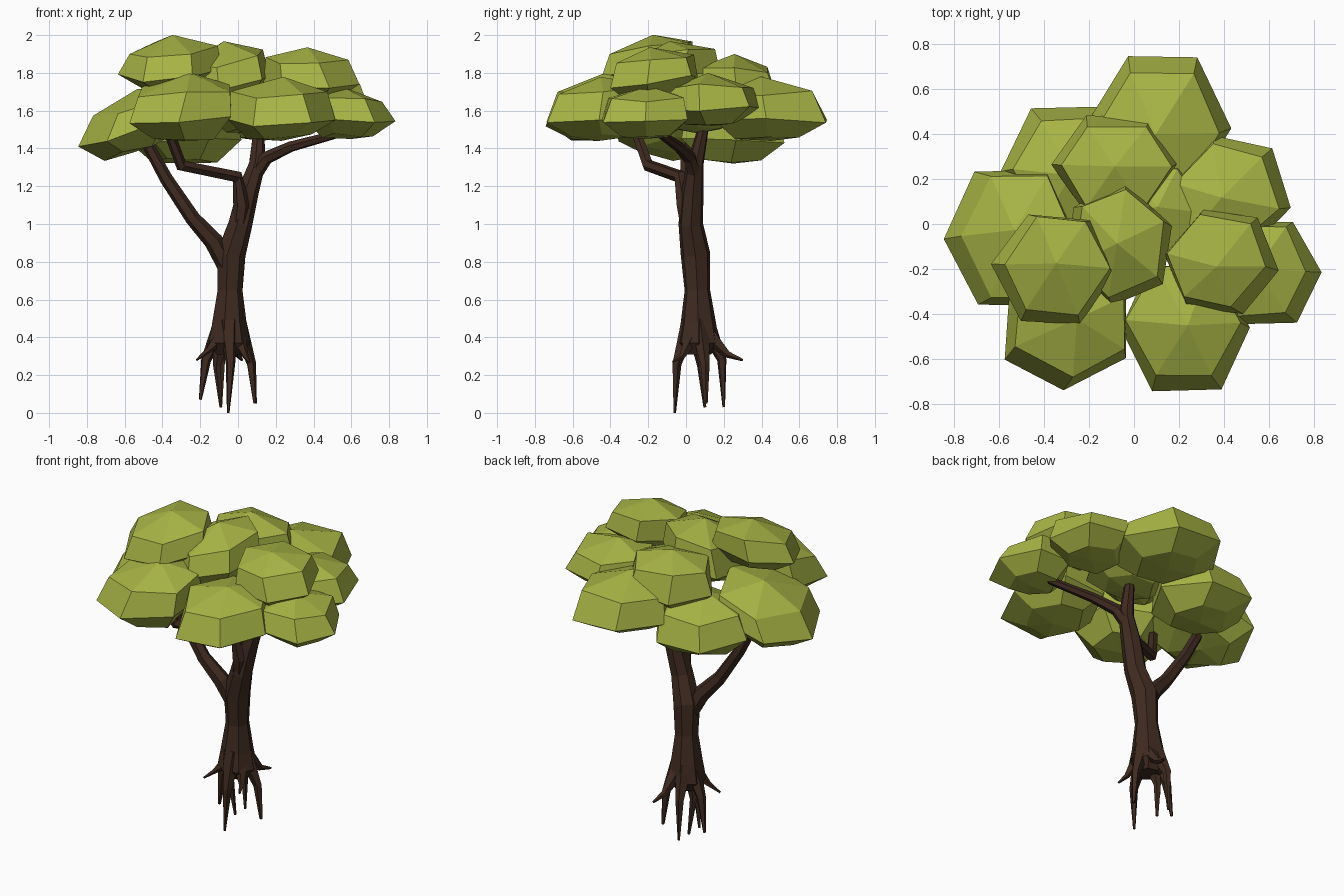
import bpy, bmesh, math, random
from mathutils import Vector

random.seed(4)
cube = bpy.data.objects.get("Cube")
if cube:
    bpy.data.objects.remove(cube, do_unlink=True)


def material(name, rgb):
    m = bpy.data.materials.new(name)
    m.use_nodes = True
    m.diffuse_color = (*rgb, 1)
    m.node_tree.nodes["Principled BSDF"].inputs["Base Color"].default_value = (*rgb, 1)
    return m


LEAF = material("leaf green", (0.39, 0.46, 0.06))
BARK = material("dark bark", (0.05, 0.024, 0.015))


def finish(name, bm, mat):
    bmesh.ops.recalc_face_normals(bm, faces=bm.faces)
    mesh = bpy.data.meshes.new(name)
    bm.to_mesh(mesh)
    bm.free()
    mesh.materials.append(mat)
    bpy.context.collection.objects.link(bpy.data.objects.new(name, mesh))


def bridge(bm, a, b):
    n = len(a)
    for i in range(n):
        bm.faces.new((a[i], a[(i + 1) % n], b[(i + 1) % n], b[i]))


def fan(bm, ring, tip):
    for i in range(len(ring)):
        bm.faces.new((ring[i - 1], ring[i], tip))


def limb(name, path, sides=6):
    """Faceted tube along (x, y, z, radius) points."""
    bm = bmesh.new()
    pts = [Vector(p[:3]) for p in path]
    side, old, prev = Vector((1, 0, 0)), Vector((0, 0, 1)), None
    for k, p in enumerate(pts):
        t = (pts[min(k + 1, len(pts) - 1)] - pts[max(k - 1, 0)]).normalized()
        side = old.rotation_difference(t) @ side
        side = (side - t * side.dot(t)).normalized()
        other, old = t.cross(side), t
        ring = []
        for i in range(sides):
            a = math.tau * i / sides
            ring.append(bm.verts.new(p + path[k][3] * (side * math.cos(a) + other * math.sin(a))))
        if prev:
            bridge(bm, prev, ring)
        else:
            bm.faces.new(ring)
        prev = ring
    bm.faces.new(prev)
    finish(name, bm, BARK)


def clump(name, x, y, z, rx, ry, h, turn=0, sx=0, sy=0):
    """Six-sided leaf mass: domed fan set towards the crown's middle, slanted rim,
    tapered underside; sx and sy lean it."""
    bm = bmesh.new()

    def vert(dx, dy, dz, pull=0):
        return bm.verts.new((x * (1 - pull) + dx, y * (1 - pull) + dy, z + dz + sx * dx + sy * dy))

    prev = None
    top = vert(random.uniform(-0.03, 0.03), random.uniform(-0.03, 0.03), h, 0.06)
    for r, level, pull in ((0.87, 0.5, 0.06), (1.0, -0.35, 0), (0.58, -0.88, 0.03)):
        ring = []
        for i in range(6):
            a = math.radians(turn + 60 * i) + random.uniform(-0.06, 0.06)
            rr = r * random.uniform(0.98, 1.03)
            dz = h * (level + random.uniform(-0.1, 0.1))
            ring.append(vert(rx * rr * math.cos(a), ry * rr * math.sin(a), dz, pull))
        if prev:
            bridge(bm, prev, ring)
        else:
            fan(bm, ring, top)
        prev = ring
    fan(bm, prev, vert(0, 0, -h))
    finish(name, bm, LEAF)


# Crown: lower ring of leaf masses
clump("leaves_back", .12, .45, 1.61, .31, .33, .17, -3)
clump("leaves_back_right", -.29, .25, 1.5, .3, .31, .18)
clump("leaves_right", -.55, -.06, 1.55, .29, .35, .17, 0, .3)
clump("leaves_front_right", -.3, -.46, 1.62, .31, .28, .18, 30, .05, .1)
clump("leaves_front_left", .23, -.46, 1.61, .29, .32, .17, 0, .03, .08)
clump("leaves_left", .6, -.22, 1.59, .23, .26, .14)
clump("leaves_back_left", .44, .14, 1.66, .27, .26, .14, -14)
# Crown: core and upper leaf masses
clump("leaves_core", .09, .06, 1.64, .26, .25, .16)
clump("leaves_top_left", .39, -.17, 1.8, .25, .25, .14, -10, 0, .15)
clump("leaves_top_middle", -.07, -.09, 1.79, .25, .28, .18, 20, .22, .1)
clump("leaves_top_right", -.36, -.2, 1.86, .27, .27, .14, -5, .08, .17)
clump("leaves_top_back", -.08, .27, 1.73, .28, .24, .17)

# Trunk with flared foot
limb("trunk", [(-.05, .065, .31, .07), (-.05, .065, .37, .115), (-.05, .065, .48, .095),
               (-.045, .06, .65, .069), (-.04, .05, .84, .08), (.01, .025, 1.0, .066),
               (.05, .035, 1.17, .06), (.1, .05, 1.32, .045), (.11, .09, 1.5, .03)], 7)

# Branches
limb("branch_right", [(-.04, .05, .74, .05), (-.13, .02, .91, .05), (-.24, 0, 1.03, .04),
                      (-.38, 0, 1.24, .035), (-.5, 0, 1.46, .03)])
limb("branch_front_right", [(-.01, .03, .86, .04), (.02, -.01, 1.1, .045), (-.005, -.03, 1.25, .035),
                            (-.3, -.2, 1.31, .033), (-.37, -.27, 1.5, .028)])
limb("branch_left", [(.08, .05, 1.25, .04), (.15, .02, 1.35, .036),
                     (.28, -.04, 1.41, .029), (.54, -.14, 1.48, .022)])

# Hanging roots, thick at the trunk and pointed at the tip
roots = {
    "root_right": [(-.08, .07, .48, .055), (-.17, .09, .28, .028), (-.2, .1, .07, .008)],
    "root_back": [(-.06, .1, .48, .055), (-.09, .19, .28, .026), (-.09, .2, .03, .007)],
    "root_front": [(-.05, .02, .48, .055), (-.04, -.05, .26, .026), (-.052, -.06, 0, .007)],
    "root_left": [(-.01, .07, .48, .055), (.07, .1, .26, .026), (.09, .105, .05, .01)],
    "root_inner": [(-.08, .06, .42, .05), (-.11, .08, .25, .022), (-.09, .1, .03, .008)],
    "spur_back": [(-.02, .11, .42, .05), (.0, .22, .31, .02), (.02, .3, .28, .007)],
    "spur_right": [(-.09, .03, .4, .045), (-.16, .0, .33, .016), (-.22, -.03, .28, .006)],
    "spur_left": [(.0, .03, .4, .045), (.04, -.02, .3, .016), (.06, -.07, .27, .006)],
}
for name, path in roots.items():
    limb(name, path, 5)
